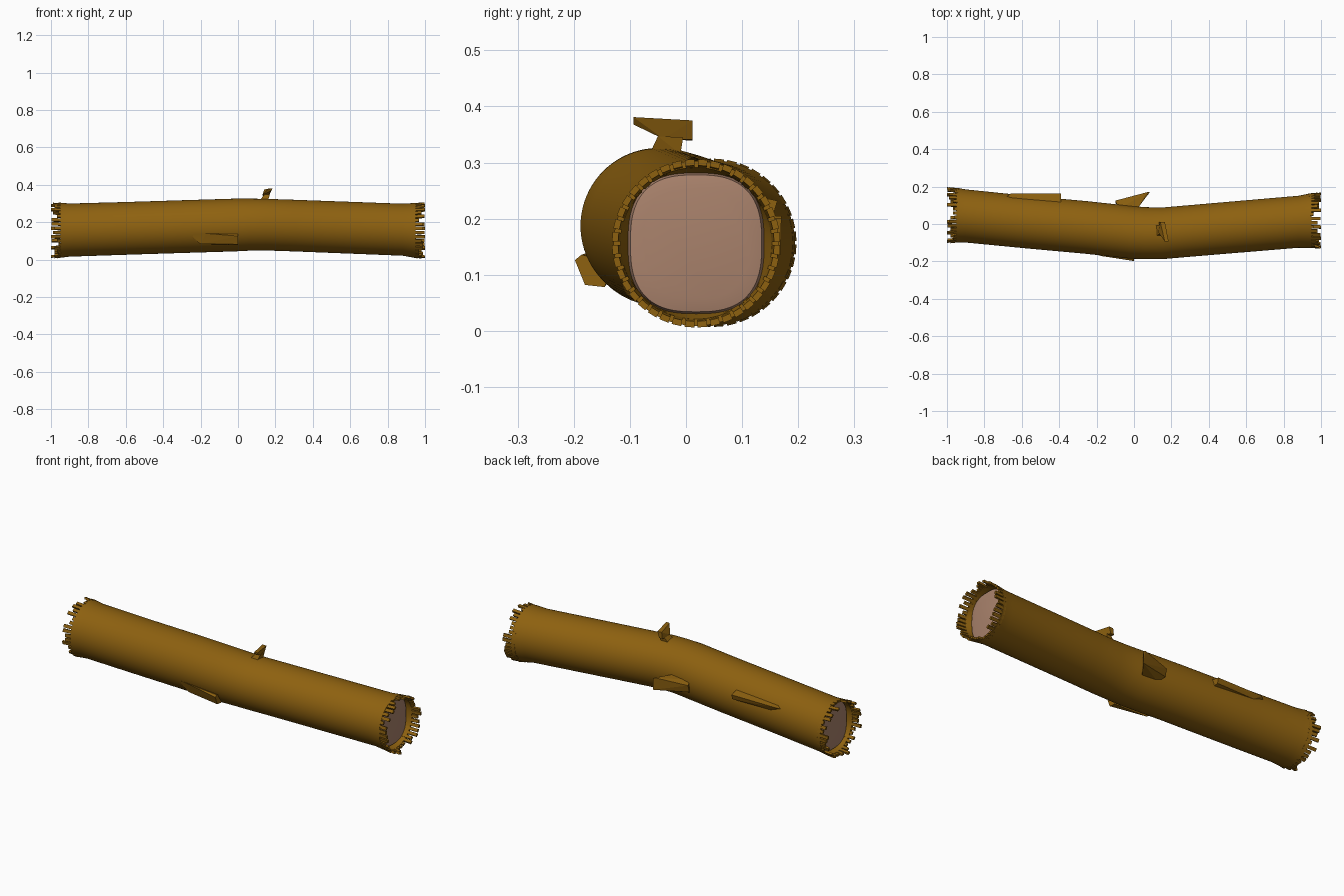
import bpy, bmesh, math, random
from mathutils import Vector

if "Cube" in bpy.data.objects:
    bpy.data.objects.remove(bpy.data.objects["Cube"])

random.seed(4)
SIDES = 80
TEETH = 40


def material(name, rgb):
    m = bpy.data.materials.new(name)
    m.diffuse_color = (*rgb, 1)
    m.use_nodes = True
    m.node_tree.nodes["Principled BSDF"].inputs["Base Color"].default_value = m.diffuse_color
    return m


bark = material("brown bark", (0.27, 0.12, 0.005))
wood = material("pale wood", (0.40, 0.225, 0.15))


def finish(bm, name, mat, angle=None):
    bmesh.ops.recalc_face_normals(bm, faces=bm.faces)
    me = bpy.data.meshes.new(name)
    bm.to_mesh(me)
    bm.free()
    me.materials.append(mat)
    ob = bpy.data.objects.new(name, me)
    bpy.context.collection.objects.link(ob)
    if angle:
        bpy.ops.object.select_all(action='DESELECT')
        ob.select_set(True)
        bpy.context.view_layer.objects.active = ob
        bpy.ops.object.shade_smooth_by_angle(angle=math.radians(angle))
    return ob


def power(v, n):
    return math.copysign(abs(v) ** (2 / n), v)


def ring(bm, x, cy, cz, ry, rz, n=2):
    """Super-ellipse loop across the log; n above 2 is squarer."""
    pts = []
    for i in range(SIDES):
        a = math.tau * i / SIDES
        pts.append(bm.verts.new((x, cy + ry * power(math.cos(a), n), cz + rz * power(math.sin(a), n))))
    return pts


def bridge(bm, a, b):
    for i in range(len(a)):
        j = (i + 1) % len(a)
        bm.faces.new((a[i], a[j], b[j], b[i]))


# bent centre line: x, y, z, radius
path = [(-0.95, 0.047, 0.157, 0.147), (-0.90, 0.043, 0.158, 0.142), (-0.60, 0.013, 0.167, 0.141),
        (-0.25, -0.019, 0.178, 0.141), (-0.02, -0.044, 0.185, 0.141), (0.06, -0.049, 0.187, 0.139),
        (0.15, -0.050, 0.187, 0.138), (0.30, -0.037, 0.182, 0.138), (0.88, 0.012, 0.160, 0.139),
        (0.95, 0.018, 0.156, 0.147)]

# hollow bark tube: inner lip, outer skin, inner lip
bm = bmesh.new()
loops = []
for s, end in ((-1, path[0]), (1, path[-1])):
    x, y, z, r = end
    lips = [ring(bm, s * 0.91, y, z, 0.121, 0.125, 2.7), ring(bm, x, y, z, r - 0.012, r - 0.012)]
    loops.append(lips)
skin = [ring(bm, x, y, z, r, r) for x, y, z, r in path]
chain = loops[0] + skin + loops[1][::-1]
for a, b in zip(chain, chain[1:]):
    bridge(bm, a, b)
finish(bm, "bark_tube", bark, 40)

# pale cut wood, slightly domed, recessed in both ends
for s, end, label in ((-1, path[0], "left"), (1, path[-1], "right")):
    x, y, z, r = end
    bm = bmesh.new()
    a = ring(bm, s * 0.905, y, z, 0.123, 0.127, 2.7)
    b = ring(bm, s * 0.928, y, z, 0.117, 0.122, 2.7)
    c = ring(bm, s * 0.933, y, z, 0.095, 0.10, 2.5)
    bridge(bm, a, b)
    bridge(bm, b, c)
    bm.faces.new(c)
    finish(bm, "cut_wood_" + label, wood, 50)

# ragged bark teeth around both ends
for s, end, label in ((-1, path[0], "left"), (1, path[-1], "right")):
    x, y, z, r = end
    bm = bmesh.new()
    for i in range(TEETH):
        a0 = math.tau * (i + 0.12) / TEETH
        a1 = math.tau * (i + 0.86) / TEETH
        tip = 1.0 if i % 7 == 0 else random.choice((0.96, 0.968, 0.98, 0.99, 0.997))
        sections = []
        for px, grow in ((0.93, -0.003), (tip, 0.003)):
            corners = []
            for ang, rad in ((a0, r - 0.011), (a1, r - 0.011), (a1, r), (a0, r)):
                rad += grow
                corners.append(bm.verts.new((s * px, y + rad * math.cos(ang), z + rad * math.sin(ang))))
            sections.append(corners)
        bridge(bm, *sections)
        bm.faces.new(sections[0][::-1])
        bm.faces.new(sections[1])
    finish(bm, "bark_teeth_" + label, bark)


def hull(name, pts):
    """Faceted chip of bark from a few corner points."""
    bm = bmesh.new()
    for p in pts:
        bm.verts.new(Vector(p))
    res = bmesh.ops.convex_hull(bm, input=bm.verts)
    loose = [v for v in bm.verts if not v.link_faces]
    bmesh.ops.delete(bm, geom=loose, context='VERTS')
    finish(bm, name, bark)


# broken twig on top: narrow neck and wide splayed head
hull("twig_neck", [(0.115, -0.065, 0.315), (0.115, -0.01, 0.315), (0.16, -0.065, 0.315), (0.16, -0.01, 0.315),
                   (0.14, -0.05, 0.347), (0.14, -0.005, 0.345), (0.17, -0.05, 0.347), (0.165, -0.005, 0.345)])
hull("twig_head", [(0.13, -0.045, 0.345), (0.165, -0.04, 0.342), (0.135, 0.012, 0.339), (0.155, 0.012, 0.341),
                   (0.14, 0.012, 0.375), (0.165, 0.012, 0.375), (0.175, -0.094, 0.368), (0.185, -0.094, 0.381),
                   (0.165, -0.094, 0.380)])

# raised bark flap on the front
hull("front_flap", [(-0.26, -0.150, 0.136), (-0.26, -0.140, 0.12), (-0.17, -0.172, 0.140), (0.0, -0.186, 0.136),
                    (0.0, -0.198, 0.126), (0.0, -0.180, 0.082), (0.0, -0.145, 0.078), (-0.20, -0.146, 0.084),
                    (-0.20, -0.12, 0.12), (0.0, -0.13, 0.12)])

# long splinter on the back
hull("back_splinter", [(-0.68, 0.147, 0.225), (-0.66, 0.163, 0.232), (-0.39, 0.163, 0.232), (-0.39, 0.155, 0.205),
                       (-0.62, 0.150, 0.205), (-0.39, 0.10, 0.245), (-0.39, 0.11, 0.195), (-0.66, 0.12, 0.24)])

# spike leaning out at the back
hull("back_spike", [(-0.10, 0.125, 0.19), (-0.10, 0.115, 0.15), (-0.08, 0.08, 0.20), (-0.08, 0.08, 0.13),
                    (0.02, 0.085, 0.205), (0.02, 0.085, 0.13), (0.083, 0.170, 0.200), (0.083, 0.168, 0.135),
                    (0.07, 0.170, 0.205)])
